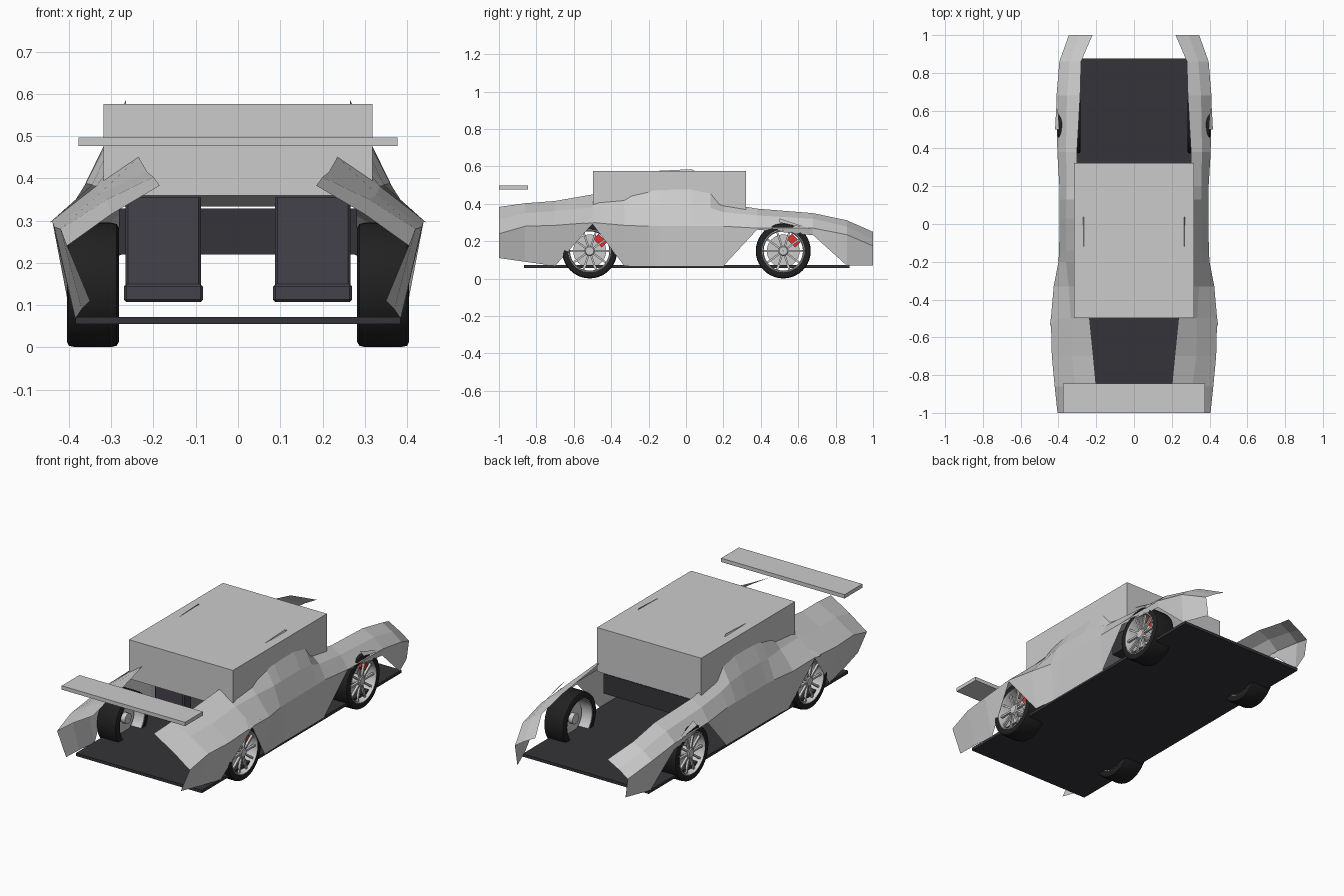
import bpy, bmesh, math
from mathutils import Matrix, Vector

if "Cube" in bpy.data.objects:
    bpy.data.objects.remove(bpy.data.objects["Cube"])


def material(name, color):
    m = bpy.data.materials.new(name)
    m.diffuse_color = (*color, 1)
    m.use_nodes = True
    m.node_tree.nodes["Principled BSDF"].inputs["Base Color"].default_value = m.diffuse_color
    return m


RUBBER = material("rubber", (0.015, 0.015, 0.016))
DARK = material("dark_trim", (0.035, 0.034, 0.04))
SEAT = material("seat_fabric", (0.06, 0.055, 0.07))
RED = material("caliper_red", (0.75, 0.03, 0.03))


def finish(name, bm, mat=None, mirror=False, smooth=False):
    bmesh.ops.recalc_face_normals(bm, faces=bm.faces)
    mesh = bpy.data.meshes.new(name)
    bm.to_mesh(mesh)
    bm.free()
    ob = bpy.data.objects.new(name, mesh)
    bpy.context.collection.objects.link(ob)
    if mat:
        mesh.materials.append(mat)
    if mirror:
        ob.modifiers.new("mirror", 'MIRROR').use_mirror_merge = False
    if smooth:
        bpy.ops.object.select_all(action='DESELECT')
        ob.select_set(True)
        bpy.context.view_layer.objects.active = ob
        bpy.ops.object.shade_smooth_by_angle(angle=math.radians(35))
    return ob


def add_box(bm, lo, hi, turn=None):
    lo, hi = Vector(lo), Vector(hi)
    size = Matrix.Diagonal((*(hi - lo), 1))
    mat = Matrix.Translation((lo + hi) / 2) @ size
    return bmesh.ops.create_cube(bm, size=1, matrix=(turn @ mat) if turn else mat)["verts"]


def box(name, lo, hi, mat=None, mirror=False, bevel=0):
    bm = bmesh.new()
    add_box(bm, lo, hi)
    if bevel:
        bmesh.ops.bevel(bm, geom=bm.edges[:], offset=bevel, segments=1, affect='EDGES')
    return finish(name, bm, mat, mirror)


def lathe(bm, profile, y, z, n=40):
    """Revolve a closed (x, radius) profile about a wheel axle."""
    rings = []
    for i in range(n):
        a = 2 * math.pi * i / n
        rings.append([bm.verts.new((x, y + r * math.cos(a), z + r * math.sin(a)))
                      for x, r in profile])
    k = len(profile)
    for i in range(n):
        p, q = rings[i], rings[(i + 1) % n]
        for j in range(k):
            bm.faces.new((p[j], p[(j + 1) % k], q[(j + 1) % k], q[j]))


# folded body side: y, then (x, z) of sill, belt, shoulder and top edge
STATIONS = [
    (-1.00, .350, .110, .405, .240, .300, .315, .185, .383),
    (-0.86, .370, .090, .420, .280, .310, .350, .200, .403),
    (-0.70, .385, .068, .435, .285, .330, .362, .215, .415),
    (-0.50, .438, .292, .440, .300, .335, .382, .235, .450),
    (-0.33, .395, .068, .425, .285, .345, .385, .250, .500),
    (-0.20, .385, .068, .400, .280, .360, .388, .260, .565),
    (-0.14, .385, .068, .396, .280, .360, .390, .265, .577),
    (0.03, .385, .068, .395, .280, .360, .390, .265, .585),
    (0.13, .385, .068, .395, .280, .358, .378, .280, .530),
    (0.20, .385, .068, .395, .280, .356, .355, .300, .405),
    (0.38, .400, .262, .406, .270, .360, .338, .302, .374),
    (0.68, .405, .232, .410, .270, .355, .320, .285, .350),
    (0.86, .385, .070, .395, .235, .340, .278, .280, .312),
    (1.00, .330, .070, .345, .175, .290, .212, .220, .250),
]
bm = bmesh.new()
rows = [[bm.verts.new((s[i], s[0], s[i + 1])) for i in (1, 3, 5, 7)] for s in STATIONS]
for a, b in zip(rows, rows[1:]):
    for j in range(3):
        bm.faces.new((a[j], b[j], b[j + 1], a[j + 1]))
finish("body_side", bm, mirror=True)

# small folded flaps over the wheel openings
for name, pts in (
        ("rear_arch_flap", [(.405, -.51, .330), (.428, -.41, .305), (.446, -.54, .295)]),
        ("front_arch_flap", [(.395, .50, .322), (.408, .68, .262), (.418, .50, .300)])):
    bm = bmesh.new()
    bm.faces.new([bm.verts.new(p) for p in pts])
    finish(name, bm, mirror=True)

# cabin block, slightly deeper at the +y end
bm = bmesh.new()
for v in add_box(bm, (-.318, -.498, .36), (.318, .322, .576)):
    if v.co.y > 0 and v.co.z < .4:
        v.co.z = .333
finish("cabin", bm)

# floor, wing and interior
box("floor", (-.385, -.865, .056), (.385, .875, .072), DARK)
box("wing", (-.377, -1.0, .476), (.377, -.845, .497))
box("dashboard", (-.282, .16, .22), (.282, .318, .329), DARK)
box("seat_cushion", (.083, -.36, .107), (.27, .02, .150), SEAT, True, .006)
box("seat_back", (.087, -.35, .13), (.266, -.28, .50), SEAT, True, .006)

# wheels: tyre, rim with ten spokes, brake disc and caliper
Z, R = .148, .147
for end, y in (("rear", -.515), ("front", .52)):
    bm = bmesh.new()
    lathe(bm, [(.282, .114), (.282, R - .012), (.287, R - .003), (.30, R), (.387, R),
               (.40, R - .003), (.405, R - .012), (.403, .114)], y, Z)
    finish(end + "_tyre", bm, RUBBER, True, True)

    bm = bmesh.new()
    lathe(bm, [(.286, .1135), (.402, .1145), (.404, .110), (.395, .105), (.286, .108)], y, Z)
    lathe(bm, [(.31, .001), (.31, .028), (.392, .028), (.397, .022), (.397, .001)], y, Z, 20)
    for i in range(10):
        turn = (Matrix.Translation((0, y, Z))
                @ Matrix.Rotation(2 * math.pi * (i + .5) / 10, 4, 'X'))
        add_box(bm, (.380, -.005, .02), (.393, .005, .108), turn)
    finish(end + "_rim", bm, None, True, True)

    bm = bmesh.new()
    lathe(bm, [(.335, .02), (.335, .088), (.347, .088), (.347, .02)], y, Z)
    finish(end + "_brake_disc", bm, None, True, True)

    bm = bmesh.new()
    turn = Matrix.Translation((0, y, Z)) @ Matrix.Rotation(math.radians(-45), 4, 'X')
    add_box(bm, (.325, -.032, .058), (.372, .032, .098), turn)
    finish(end + "_caliper", bm, RED, True)
